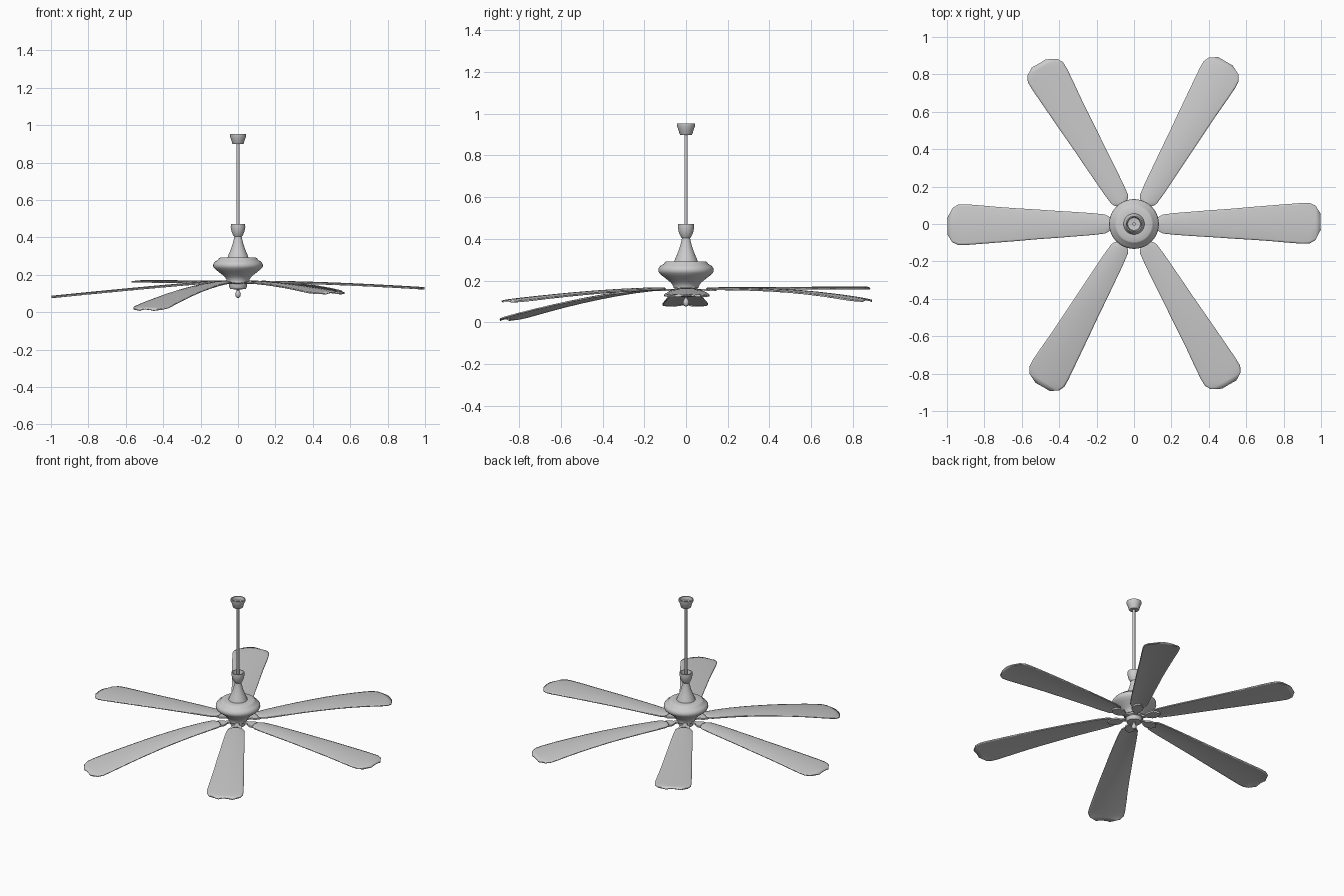
import bpy, bmesh, math
from mathutils import Matrix

if "Cube" in bpy.data.objects:
    bpy.data.objects.remove(bpy.data.objects["Cube"])


def finish(name, bm, angle=35):
    bmesh.ops.remove_doubles(bm, verts=bm.verts, dist=1e-5)
    bmesh.ops.recalc_face_normals(bm, faces=bm.faces)
    me = bpy.data.meshes.new(name)
    bm.to_mesh(me)
    bm.free()
    ob = bpy.data.objects.new(name, me)
    bpy.context.collection.objects.link(ob)
    bpy.ops.object.select_all(action='DESELECT')
    bpy.context.view_layer.objects.active = ob
    ob.select_set(True)
    bpy.ops.object.shade_smooth_by_angle(angle=math.radians(angle))
    return ob


def lathe(name, profile, seg=40):
    """Spin (radius, z) points around the z axis."""
    bm = bmesh.new()
    vs = [bm.verts.new((r, 0, z)) for r, z in profile]
    es = [bm.edges.new(p) for p in zip(vs, vs[1:])]
    bmesh.ops.spin(bm, geom=vs + es, axis=(0, 0, 1), cent=(0, 0, 0),
                   angle=2 * math.pi, steps=seg, use_duplicate=False)
    return finish(name, bm)


# Stem parts
lathe("ceiling_canopy", [(0, .925), (.034, .93), (.038, .952), (.044, .952), (.044, .94),
                         (.037, .925), (.031, .903), (.027, .898), (0, .898)])
lathe("down_rod", [(0, .94), (.008, .94), (.008, .39), (0, .39)], 20)
lathe("lower_cup", [(0, .44), (.026, .445), (.032, .471), (.038, .471), (.039, .455),
                    (.034, .43), (.026, .412), (.021, .405), (0, .405)])

# Motor housing: cone neck, wide bowl and foot
lathe("motor_housing", [(0, .41), (.019, .41), (.021, .395), (.03, .36), (.043, .325), (.053, .302),
                        (.056, .292), (.095, .292), (.103, .287), (.107, .28), (.124, .27),
                        (.132, .258), (.133, .246), (.128, .236), (.112, .222), (.09, .205),
                        (.072, .19), (.062, .176), (.06, .165), (0, .165)])
lathe("blade_hub", [(0, .17), (.055, .17), (.055, .155), (.048, .15), (.047, .135),
                    (.042, .125), (.02, .122), (0, .122)])
lathe("finial", [(0, .13), (.012, .125), (.007, .116), (.011, .108), (.015, .098),
                 (.013, .086), (.007, .078), (0, .076)], 20)

# Blade outline: radius, lower-edge and upper-edge half widths
OUTLINE = [(.125, .022, .022), (.135, .04, .04), (.155, .05, .05), (.22, .057, .058),
           (.32, .064, .066), (.42, .070, .074), (.52, .077, .081), (.62, .083, .09),
           (.72, .09, .098), (.82, .099, .106), (.9, .105, .112), (.94, .103, .112),
           (.97, .085, .098), (.997, .03, .055)]
ACROSS = [-1, -.9, -.6, -.2, .2, .6, .9, 1]


def blade(name, deg, drop, power):
    """Cambered strip that sags by drop at its tip, then gets thickness."""
    bm = bmesh.new()
    rows = []
    for r, lo, hi in OUTLINE:
        t = (r - .125) / .872
        row = []
        for a in ACROSS:
            y = a * (hi if a > 0 else lo)
            z = .165 - drop * t ** power - .007 * a * a
            row.append(bm.verts.new((r, y, z)))
        rows.append(row)
    for p, q in zip(rows, rows[1:]):
        for i in range(len(ACROSS) - 1):
            bm.faces.new((p[i], q[i], q[i + 1], p[i + 1]))
    bm.transform(Matrix.Rotation(math.radians(deg), 4, 'Z'))
    ob = finish(name, bm)
    m = ob.modifiers.new("thickness", 'SOLIDIFY')
    m.thickness, m.offset = .007, 0


def bracket(name, deg):
    """Flat leaf-shaped iron joining hub and blade."""
    bm = bmesh.new()
    half = [(.04, .014), (.075, .012), (.09, .026), (.108, .034), (.13, .034), (.15, .024), (.165, .008)]
    pts = half + [(x, -y) for x, y in reversed(half)]
    f = bm.faces.new([bm.verts.new((x, y, .150)) for x, y in pts])
    ex = bmesh.ops.extrude_face_region(bm, geom=[f])
    bmesh.ops.translate(bm, vec=(0, 0, .01),
                        verts=[v for v in ex['geom'] if isinstance(v, bmesh.types.BMVert)])
    bm.transform(Matrix.Rotation(math.radians(deg), 4, 'Z'))
    finish(name, bm)


# Six blades, each sagging by its own amount
SAG = [(.034, 1.6), (.057, 2.6), (-.004, 1), (.08, 1.1), (.148, 1.5), (.06, 1.6)]
for i, (drop, power) in enumerate(SAG):
    blade(f"blade_{i + 1}", 60 * i, drop, power)
    bracket(f"blade_bracket_{i + 1}", 60 * i)
